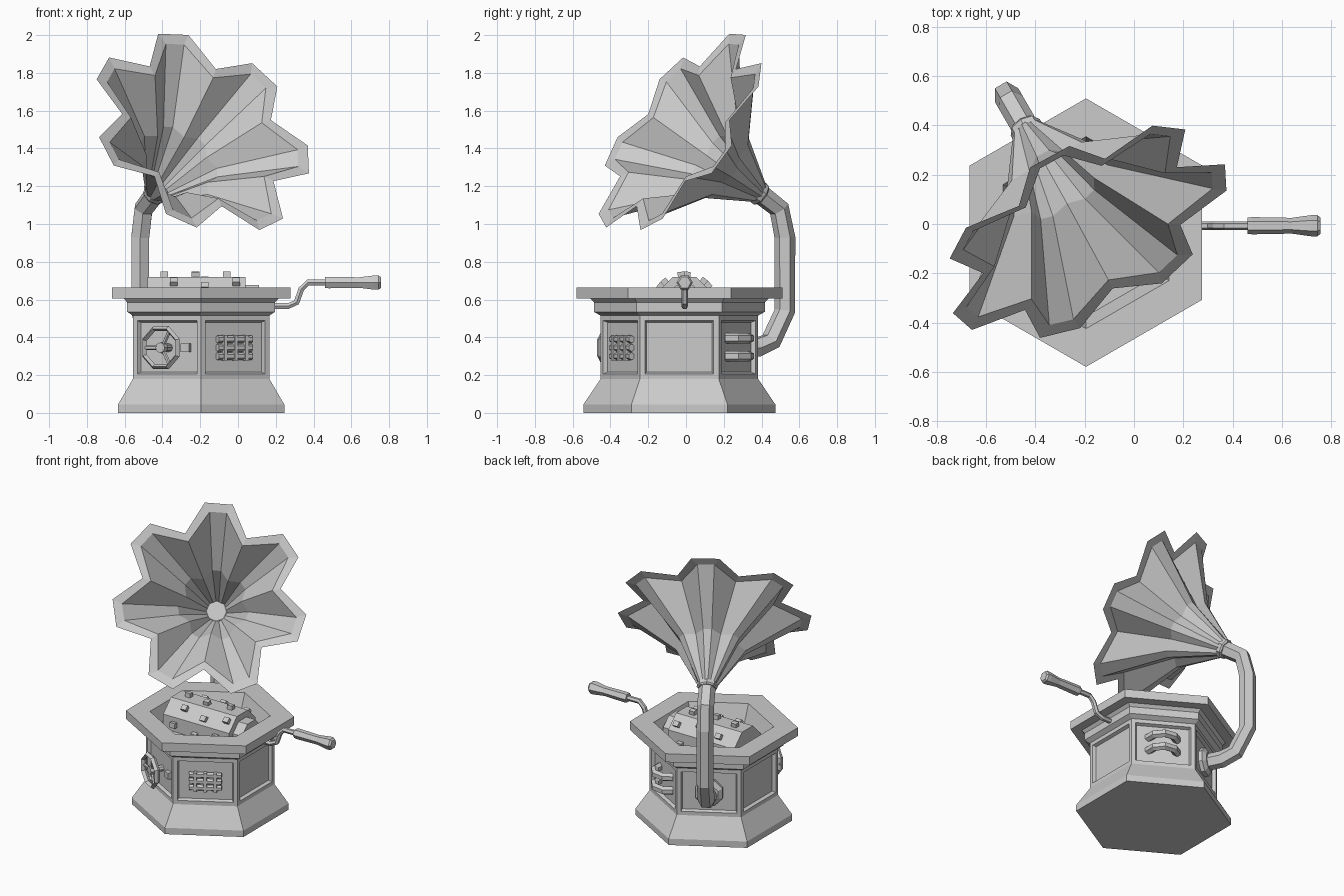
import bpy, bmesh
from math import sin, cos, pi, radians
from mathutils import Vector, Matrix

cube = bpy.data.objects.get("Cube")
if cube:
    bpy.data.objects.remove(cube)

grey = bpy.data.materials.new("plain_grey")
grey.use_nodes = True
grey.diffuse_color = (0.6, 0.6, 0.6, 1)
grey.node_tree.nodes["Principled BSDF"].inputs["Base Color"].default_value = (0.6, 0.6, 0.6, 1)

CENTRE = Vector((-0.195, -0.035, 0))   # middle of the hexagonal case
CRANK_Y = -0.007
UP = Vector((0, 0, 1))


def finish(name, bm):
    bmesh.ops.recalc_face_normals(bm, faces=bm.faces)
    mesh = bpy.data.meshes.new(name)
    bm.to_mesh(mesh)
    bm.free()
    mesh.materials.append(grey)
    obj = bpy.data.objects.new(name, mesh)
    bpy.context.collection.objects.link(obj)
    return obj


def skin(bm, rings, caps=True):
    """Join rings of points with quads."""
    loops = [[bm.verts.new(p) for p in ring] for ring in rings]
    n = len(loops[0])
    for a, b in zip(loops, loops[1:]):
        for i in range(n):
            j = (i + 1) % n
            bm.faces.new((a[i], a[j], b[j], b[i]))
    if caps:
        bm.faces.new(loops[0])
        bm.faces.new(loops[-1])


def lathe(name, profile, sides, matrix, start=0.0):
    """Profile of (radius, height) turned about the matrix's own z axis."""
    bm = bmesh.new()
    angles = [start + 2 * pi * i / sides for i in range(sides)]
    skin(bm, [[matrix @ Vector((r * cos(a), r * sin(a), h)) for a in angles]
              for r, h in profile])
    return finish(name, bm)


def tube(name, points, radius, across, sides=6):
    """Sweep a polygon along a planar path; across is the plane normal."""
    bm = bmesh.new()
    rings = []
    for i, p in enumerate(points):
        along = (points[min(i + 1, len(points) - 1)] - points[max(i - 1, 0)]).normalized()
        other = along.cross(across)
        rings.append([p + radius * (cos(a) * across + sin(a) * other)
                      for a in (2 * pi * k / sides for k in range(sides))])
    skin(bm, rings)
    return finish(name, bm)


def box(name, size, matrix):
    bm = bmesh.new()
    bmesh.ops.create_cube(bm, size=1, matrix=matrix @ Matrix.Diagonal((*size, 1)))
    return finish(name, bm)


def side_frame(azimuth):
    """Frame on a case side: x along it, y up, z outward from the centre."""
    a = radians(azimuth)
    cols = Matrix((Vector((-sin(a), cos(a), 0)), UP, Vector((cos(a), sin(a), 0)))).transposed()
    return Matrix.Translation(CENTRE) @ cols.to_4x4()


# Hexagonal case with a sunken top
case = lathe("case", [(0.508, 0), (0.508, 0.045), (0.417, 0.18), (0.417, 0.515),
                      (0.452, 0.535), (0.452, 0.585), (0.472, 0.605), (0.545, 0.605),
                      (0.545, 0.665), (0.39, 0.665), (0.34, 0.53)],
             6, Matrix.Translation(CENTRE), pi / 2)

# Recessed panel on each side
bm = bmesh.new()
bm.from_mesh(case.data)
panels = [f for f in bm.faces
          if abs(f.normal.z) < 0.01 and 0.2 < f.calc_center_median().z < 0.5]
bmesh.ops.inset_individual(bm, faces=panels, thickness=0.038)
bmesh.ops.inset_individual(bm, faces=panels, thickness=0.012, depth=-0.022)
bm.to_mesh(case.data)
bm.free()

# Music drum with pegs
axis_x = Matrix.Translation((-0.48, CRANK_Y, 0.57)) @ Matrix.Rotation(pi / 2, 4, "Y")
lathe("drum", [(0.162, 0), (0.162, 0.52)], 8, axis_x, pi / 8)
lathe("drum_collar", [(0.115, 0.52), (0.115, 0.59)], 8, axis_x, pi / 8)
for row in range(8):
    for k in range(3):
        x = 0.09 + 0.165 * k + (0.05 if row % 2 else 0)
        turn = Matrix.Rotation(row * pi / 4 + (0.12 if k == 1 else -0.08), 4, "Z")
        box("drum_peg", (0.06, 0.035, 0.04),
            axis_x @ turn @ Matrix.Translation((0.148, 0, x)))

# Crank and its grip
tube("crank_arm", [Vector((x, CRANK_Y, z)) for x, z in
                   ((0.05, 0.565), (0.265, 0.565), (0.31, 0.585), (0.335, 0.655),
                    (0.37, 0.69), (0.48, 0.69))], 0.018, Vector((0, 1, 0)))
lathe("crank_grip", [(0.033, 0.46), (0.035, 0.48), (0.032, 0.64), (0.043, 0.72),
                     (0.043, 0.745), (0.033, 0.757)], 6,
      Matrix.Translation((0, CRANK_Y, 0.69)) @ Matrix.Rotation(pi / 2, 4, "Y"), pi / 6)

# Slotted vent on the front left side
vent = side_frame(-60)
for z in (0.3, 0.345, 0.39):
    tube("vent_bar", [vent @ Vector((t, z, 0.352)) for t in (-0.105, 0.105)], 0.02, UP)
for t in (-0.065, 0, 0.065):
    box("vent_post", (0.02, 0.135, 0.03), vent @ Matrix.Translation((t, 0.345, 0.36)))

# Hand wheel on the front right side
wheel = side_frame(240) @ Matrix.Translation((0, 0.345, 0))
bm = bmesh.new()
ring = [wheel @ Vector((0.112 * cos(a), 0.112 * sin(a), 0.425))
        for a in (pi / 8 + k * pi / 4 for k in range(8))]
hub = wheel @ Vector((0, 0, 0.425))
normal = wheel.to_3x3() @ UP
rings = [[hub + (p - hub) * s + normal * d for p in ring]
         for s, d in ((1.1, 0), (0.97, 0.02), (0.85, 0), (0.97, -0.02), (1.1, 0))]
skin(bm, rings, caps=False)
bmesh.ops.remove_doubles(bm, verts=bm.verts, dist=0.0005)
finish("wheel_rim", bm)
lathe("wheel_hub", [(0.022, 0.33), (0.022, 0.40), (0.032, 0.405), (0.028, 0.435)], 8, wheel)
for k in range(3):
    a = radians(60 + 120 * k)
    tube("wheel_spoke", [wheel @ Vector((r * cos(a), r * sin(a), d))
                         for r, d in ((0.01, 0.415), (0.11, 0.425))], 0.011,
         wheel.to_3x3() @ Vector((-sin(a), cos(a), 0)))
box("wheel_latch", (0.05, 0.045, 0.03), wheel @ Matrix.Translation((0.11, 0, 0.35)))

# Two bowed handles on the back left side
back = side_frame(60)
for z in (0.3, 0.395):
    tube("bowed_handle", [back @ Vector((t, z, d)) for t, d in
                          ((-0.095, 0.335), (-0.065, 0.39), (0, 0.415),
                           (0.065, 0.39), (0.095, 0.335))], 0.028, UP)

# Horn pipe rising from the back right side, bending towards the front left
AHEAD = Vector((0.5, -0.866, 0))
ACROSS = Vector((0.866, 0.5, 0))


def on_plane(s, z):
    return CENTRE + AHEAD * s + UP * z


lathe("pipe_flange", [(0.095, 0.33), (0.095, 0.365), (0.065, 0.385)], 8,
      side_frame(120) @ Matrix.Translation((0, 0.345, 0)), pi / 8)
tube("horn_pipe", [on_plane(s, z) for s, z in
                   ((-0.33, 0.34), (-0.47, 0.345), (-0.56, 0.38), (-0.645, 0.54),
                    (-0.645, 0.93), (-0.61, 1.08), (-0.485, 1.165))], 0.055, ACROSS)

# Seven-petalled horn with a flat lip
throat = on_plane(-0.485, 1.165)
mouth = on_plane(0, 1.48)
axis = (mouth - throat).normalized()
rise = ACROSS.cross(axis)
if rise.z < 0:
    rise = -rise
length = (mouth - throat).length


def horn_ring(depth, ridge, valley, half):
    points = []
    for k in range(7):
        middle = 2.4 + k * 360 / 7
        for turn, r in ((-half, ridge), (half, ridge), (180 / 7, valley)):
            a = radians(middle + turn)
            points.append(throat + axis * depth + r * (sin(a) * ACROSS + cos(a) * rise))
    return points


bm = bmesh.new()
skin(bm, [horn_ring(0, 0.06, 0.055, 8), horn_ring(0.29, 0.23, 0.185, 7),
          horn_ring(length - 0.01, 0.572, 0.405, 5.5), horn_ring(length, 0.632, 0.46, 8.3)],
     caps=False)
finish("horn", bm)
collar = Matrix((ACROSS, rise, axis)).transposed().to_4x4()
lathe("horn_collar", [(0.06, -0.02), (0.068, -0.01), (0.068, 0.015), (0.06, 0.02)], 8,
      Matrix.Translation(throat) @ collar)
